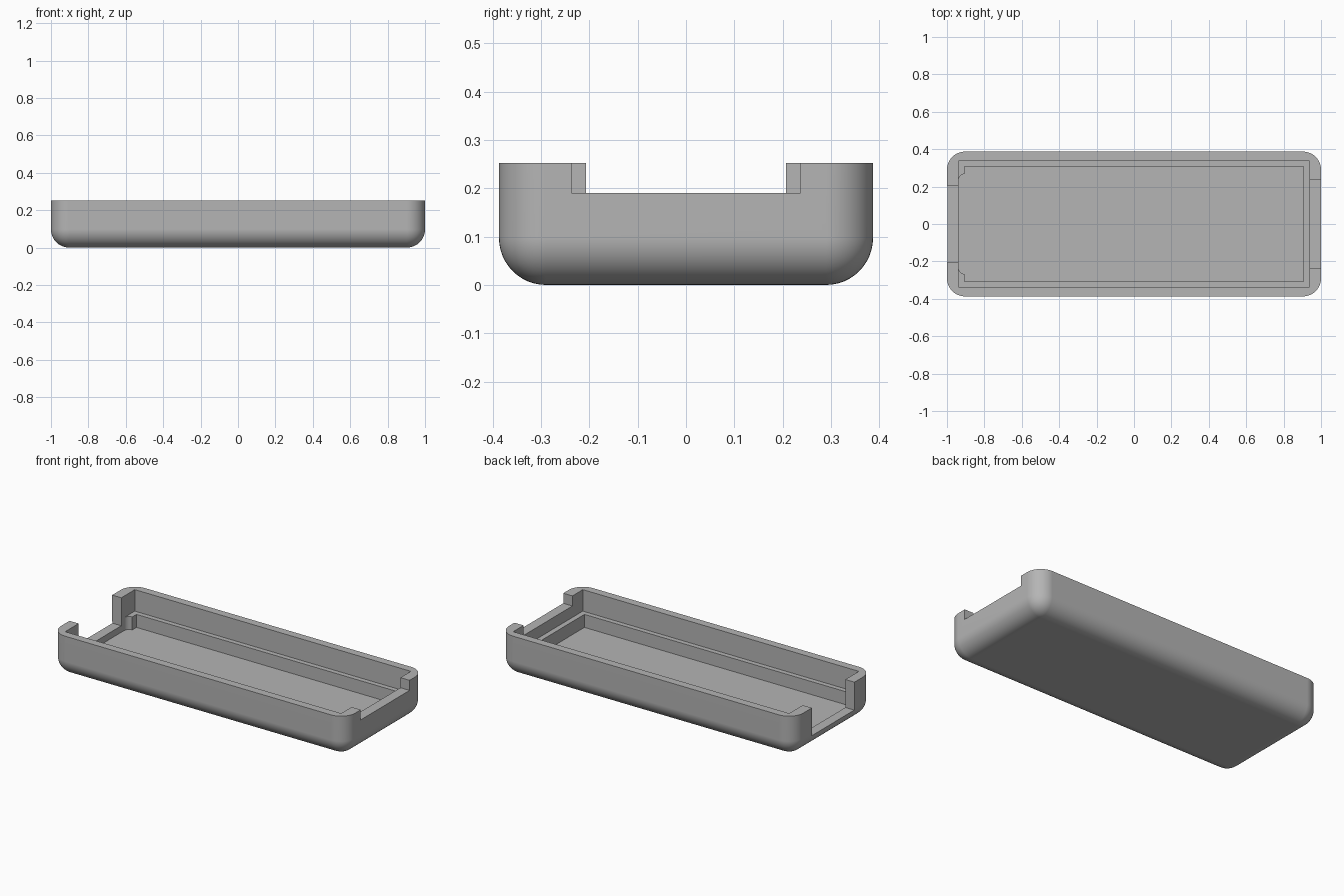
import bpy
import bmesh
import math

LX, LY, H = 1.0, 0.387, 0.252   # half length, half width, height
R = 0.097                       # outer rounding
WALL_X, WALL_Y = 0.938, 0.338   # inner wall faces
STEP_X, STEP_Y = 0.906, 0.308   # inner edge of the ledge
FLOOR, LEDGE = 0.04, 0.12

if "Cube" in bpy.data.objects:
    bpy.data.objects.remove(bpy.data.objects["Cube"], do_unlink=True)

grey = bpy.data.materials.new("plain grey")
grey.use_nodes = True
colour = (0.46, 0.46, 0.46, 1)
grey.diffuse_color = colour
grey.node_tree.nodes["Principled BSDF"].inputs["Base Color"].default_value = colour


def prism(name, outline, z0, z1):
    """Extrude a plan outline from z0 to z1."""
    bm = bmesh.new()
    face = bm.faces.new([bm.verts.new((x, y, z0)) for x, y in outline])
    top = bmesh.ops.extrude_face_region(bm, geom=[face])["geom"]
    moved = [v for v in top if isinstance(v, bmesh.types.BMVert)]
    bmesh.ops.translate(bm, verts=moved, vec=(0, 0, z1 - z0))
    bmesh.ops.recalc_face_normals(bm, faces=bm.faces)
    mesh = bpy.data.meshes.new(name)
    bm.to_mesh(mesh)
    bm.free()
    mesh.materials.append(grey)
    obj = bpy.data.objects.new(name, mesh)
    bpy.context.collection.objects.link(obj)
    return obj


def rect(x0, x1, y):
    return [(x0, -y), (x1, -y), (x1, y), (x0, y)]


# Outer shell: block with rounded upright and bottom edges
tray = prism("tray", rect(-LX, LX, LY), 0, H)
bm = bmesh.new()
bm.from_mesh(tray.data)
edges = [e for e in bm.edges if min(v.co.z for v in e.verts) < H / 2]
bmesh.ops.bevel(bm, geom=edges, offset=R, offset_type='OFFSET',
                segments=12, profile=0.5, affect='EDGES', clamp_overlap=False)
bm.to_mesh(tray.data)
bm.free()

# Lower recess, widened to the wall between two rounded ledge ends
r = WALL_X - STEP_X
side = [(STEP_X, STEP_Y), (-STEP_X, STEP_Y)]
for i in range(9):
    a = math.pi / 2 * (1 + i / 8)
    side.append((-STEP_X + r * math.cos(a), 0.235 + r * math.sin(a)))
recess = side + [(x, -y) for x, y in reversed(side)]

cutters = [
    prism("upper_recess_cutter", rect(-WALL_X, WALL_X, WALL_Y), LEDGE, H + 0.1),
    prism("lower_recess_cutter", recess, FLOOR, LEDGE + 0.05),
    prism("shallow_notch_cutter", rect(0.9, 1.1, 0.237), 0.19, H + 0.1),
    prism("deep_notch_cutter", rect(-1.1, -0.92, 0.207), 0.08, H + 0.1),
]

# Cut the recesses and end notches
bpy.context.view_layer.objects.active = tray
for cutter in cutters:
    cutter.hide_render = True
    mod = tray.modifiers.new(cutter.name, 'BOOLEAN')
    mod.operation = 'DIFFERENCE'
    mod.solver = 'EXACT'
    mod.object = cutter
    bpy.ops.object.modifier_apply(modifier=mod.name)
    bpy.data.objects.remove(cutter, do_unlink=True)

# Smooth rounding with crisp edges
bpy.ops.object.select_all(action='DESELECT')
tray.select_set(True)
bpy.ops.object.shade_smooth_by_angle(angle=math.radians(30))
normals = tray.modifiers.new("flat_face_normals", 'WEIGHTED_NORMAL')
normals.keep_sharp = True
